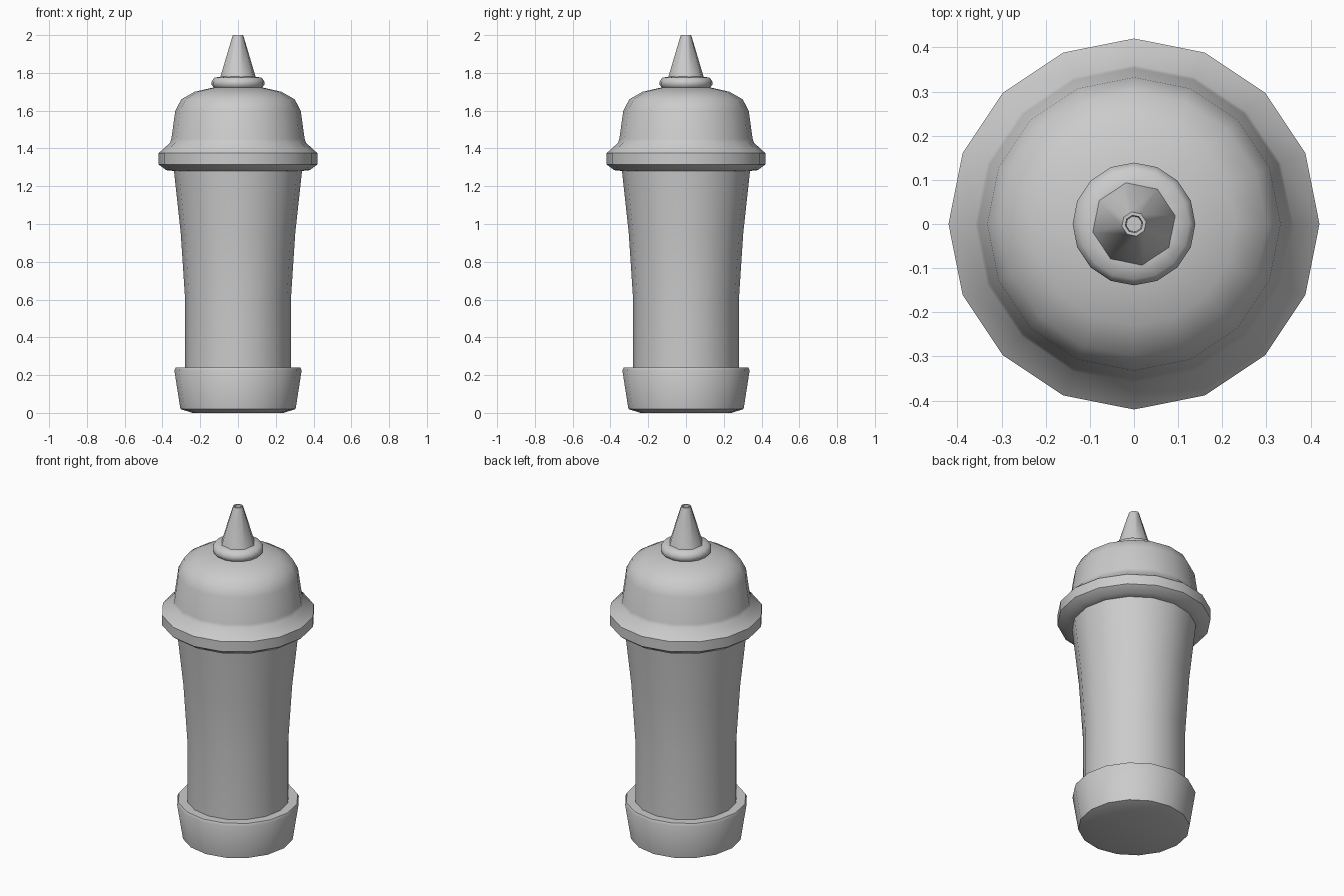
import bpy, bmesh, math

if "Cube" in bpy.data.objects:
    bpy.data.objects.remove(bpy.data.objects["Cube"])


def lathe(name, profile, sides, turn=0.0, angle=40):
    """Revolve (radius, z) points around z; the two end rings are capped."""
    bm = bmesh.new()
    rings = []
    for r, z in profile:
        rings.append([bm.verts.new((r * math.cos(turn + 2 * math.pi * i / sides),
                                    r * math.sin(turn + 2 * math.pi * i / sides), z))
                      for i in range(sides)])
    for a, b in zip(rings, rings[1:]):
        for i in range(sides):
            j = (i + 1) % sides
            bm.faces.new((a[i], a[j], b[j], b[i]))
    bm.faces.new(rings[0][::-1])
    bm.faces.new(rings[-1])
    bmesh.ops.recalc_face_normals(bm, faces=bm.faces)
    mesh = bpy.data.meshes.new(name)
    bm.to_mesh(mesh)
    bm.free()
    obj = bpy.data.objects.new(name, mesh)
    bpy.context.collection.objects.link(obj)
    bpy.ops.object.select_all(action='DESELECT')
    obj.select_set(True)
    bpy.context.view_layer.objects.active = obj
    bpy.ops.object.shade_smooth_by_angle(angle=math.radians(angle))
    return obj


# Flared foot and waisted bottle body
lathe("bottle_body", [(0.24, 0.0), (0.305, 0.02), (0.337, 0.225), (0.33, 0.24),
                      (0.28, 0.24), (0.28, 0.60), (0.303, 0.95), (0.34, 1.29)], 16)

# Screw cap: flange and dome
lathe("cap", [(0.33, 1.28), (0.38, 1.285), (0.42, 1.315), (0.42, 1.375),
              (0.36, 1.43), (0.353, 1.45), (0.332, 1.60), (0.30, 1.66),
              (0.23, 1.70), (0.12, 1.725)], 16)

# Rounded collar under the nozzle
lathe("nozzle_collar", [(0.11, 1.71), (0.125, 1.72), (0.139, 1.735), (0.139, 1.755),
                        (0.125, 1.775), (0.09, 1.78)], 16, angle=60)

# Tapered nozzle with a small opening
lathe("nozzle", [(0.098, 1.77), (0.028, 2.0), (0.02, 2.0), (0.018, 1.96)], 8,
      turn=math.radians(11), angle=50)
